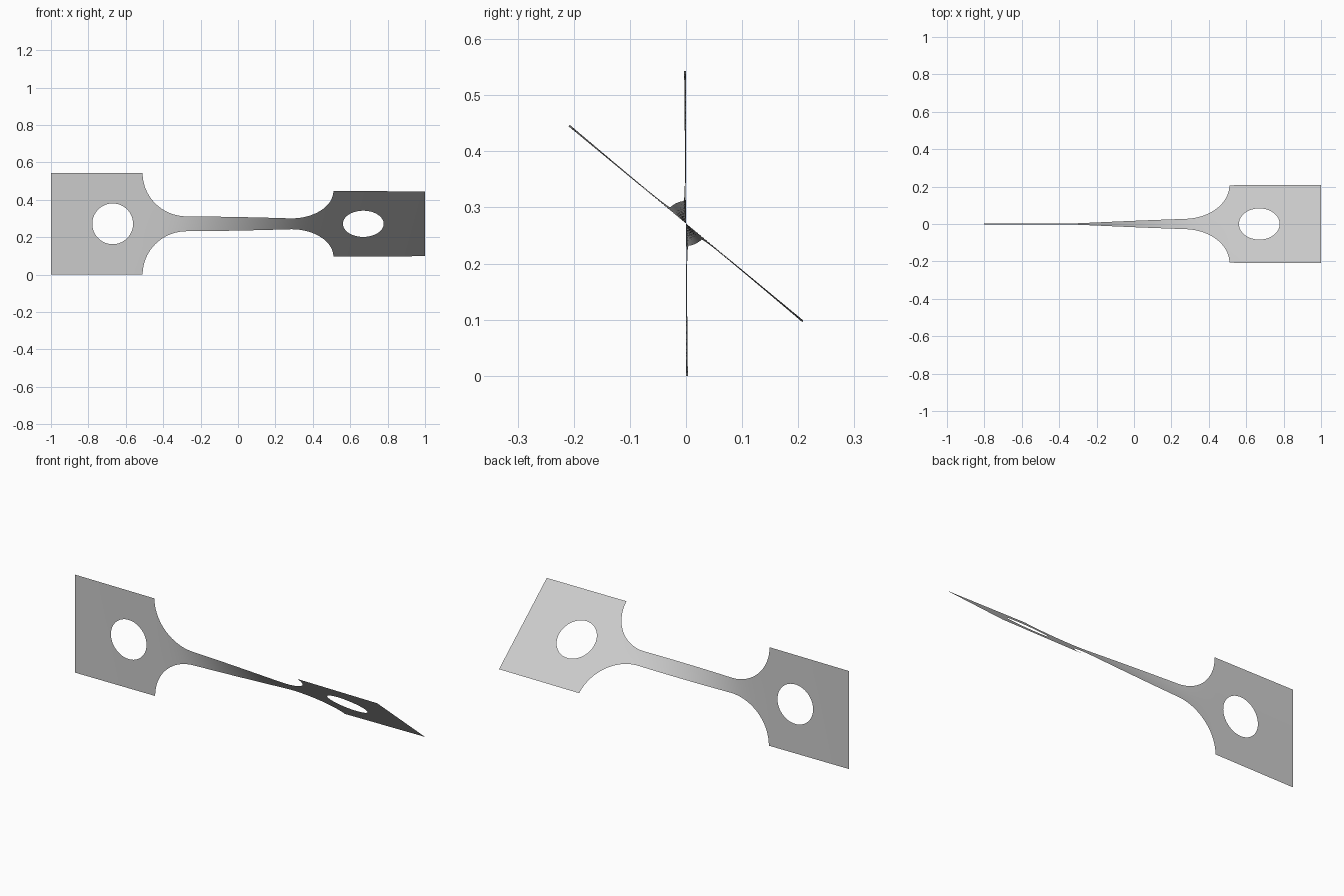
import bpy, bmesh, math

cube = bpy.data.objects.get("Cube")
if cube:
    bpy.data.objects.remove(cube)

HEAD, GAUGE = 0.2715, 0.04            # half widths
FILLET_X, FILLET_R = 0.275, 0.235     # start and length of the shoulder curve
HOLE_X, HOLE_R = 0.67, 0.109
TWIST = math.radians(50.4)
ROWS = 8


def spread(a, b, n):
    return [a + (b - a) * i / n for i in range(n)]


# Outline of one half as columns: (x, inner edge, outer edge)
half = [(x, 0, GAUGE) for x in spread(0, FILLET_X, 16)]
for t in spread(0, math.pi / 2, 24):
    half.append((FILLET_X + FILLET_R * math.sin(t), 0,
                 HEAD - (HEAD - GAUGE) * math.cos(t)))
half += [(x, 0, HEAD) for x in spread(FILLET_X + FILLET_R, HOLE_X - HOLE_R, 3)]
for t in spread(0, math.pi, 32):
    half.append((HOLE_X - HOLE_R * math.cos(t), HOLE_R * math.sin(t), HEAD))
half += [(x, 0, HEAD) for x in spread(HOLE_X + HOLE_R, 1, 8)] + [(1, 0, HEAD)]
columns = [(-x, i, o) for x, i, o in reversed(half[1:])] + half

# Twist gathers mostly in the narrow neck
angles = [0]
for (x0, _, w0), (x1, _, w1) in zip(columns, columns[1:]):
    angles.append(angles[-1] + (x1 - x0) * (w0 ** -2 + w1 ** -2) / 2)
angles = [a / angles[-1] * TWIST for a in angles]

# Twisted sheet, upper and lower strips
bm = bmesh.new()
for side in (1, -1):
    grid = []
    for (x, inner, outer), a in zip(columns, angles):
        col = []
        for r in range(ROWS + 1):
            w = side * (inner + (outer - inner) * r / ROWS)
            col.append(bm.verts.new((x, -w * math.sin(a), HEAD + w * math.cos(a))))
        grid.append(col)
    for c0, c1 in zip(grid, grid[1:]):
        for r in range(ROWS):
            quad = [c0[r], c1[r], c1[r + 1], c0[r + 1]]
            bm.faces.new(quad if side > 0 else quad[::-1])
bmesh.ops.remove_doubles(bm, verts=bm.verts, dist=1e-5)
for f in bm.faces:
    f.smooth = True

mesh = bpy.data.meshes.new("twisted_strip")
bm.to_mesh(mesh)
bm.free()
strip = bpy.data.objects.new("twisted_strip", mesh)
bpy.context.collection.objects.link(strip)

# Plain grey
grey = bpy.data.materials.new("light_grey")
grey.use_nodes = True
colour = (0.6, 0.6, 0.6, 1)
grey.diffuse_color = colour
grey.node_tree.nodes["Principled BSDF"].inputs["Base Color"].default_value = colour
mesh.materials.append(grey)
